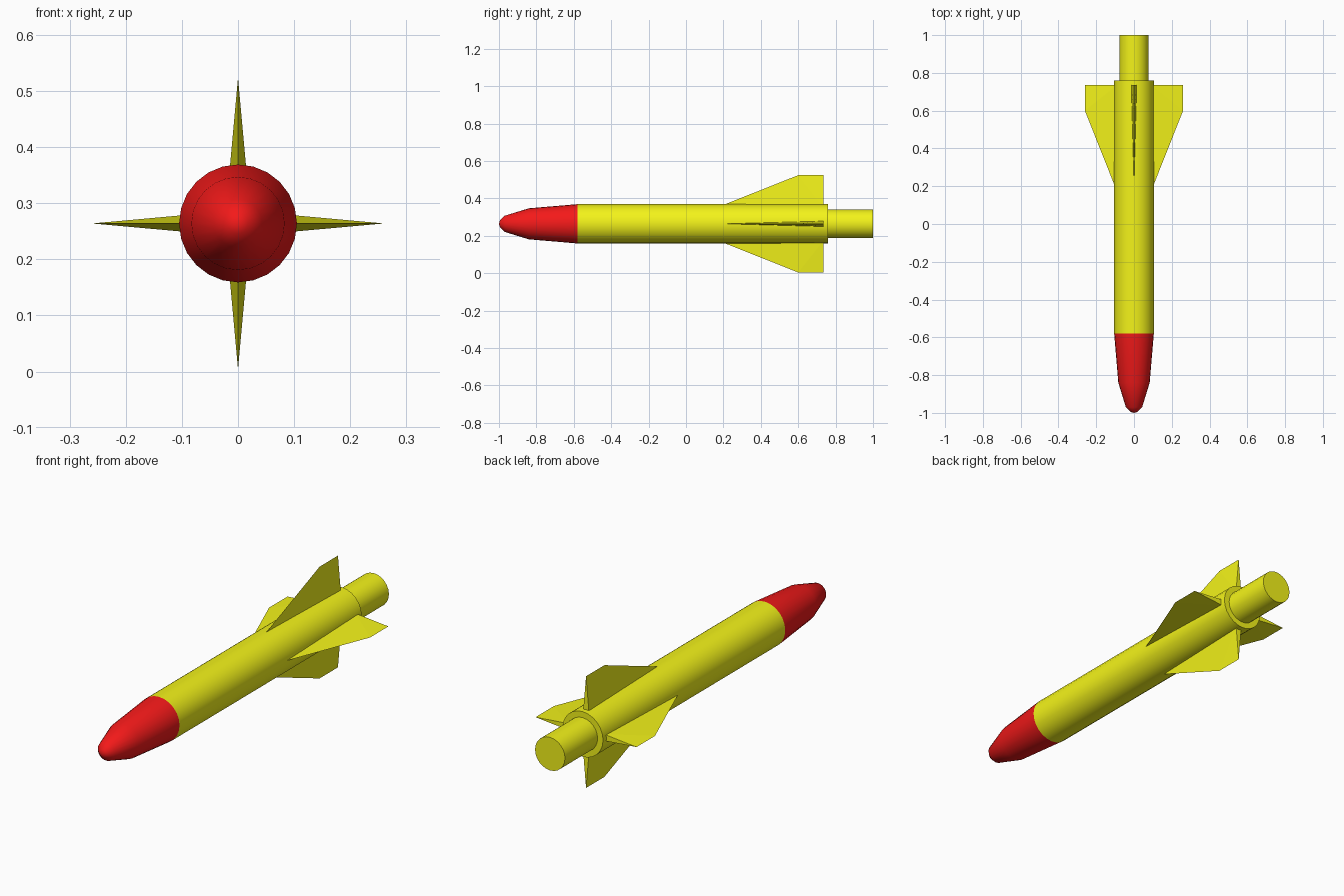
import bpy, bmesh
from math import cos, sin, pi, radians

if "Cube" in bpy.data.objects:
    bpy.data.objects.remove(bpy.data.objects["Cube"])

AXIS_Z = 0.264   # height of the long axis
SIDES = 24


def material(name, rgb):
    m = bpy.data.materials.new(name)
    m.diffuse_color = (*rgb, 1)
    m.use_nodes = True
    m.node_tree.nodes["Principled BSDF"].inputs["Base Color"].default_value = m.diffuse_color
    return m


yellow = material("yellow_paint", (0.9, 0.9, 0.01))
red = material("red_paint", (0.9, 0.01, 0.01))


def finish(name, bm, mat, smooth):
    bmesh.ops.remove_doubles(bm, verts=bm.verts, dist=1e-5)
    bmesh.ops.recalc_face_normals(bm, faces=bm.faces)
    me = bpy.data.meshes.new(name)
    bm.to_mesh(me)
    bm.free()
    me.materials.append(mat)
    if smooth:
        me.shade_smooth()
        me.set_sharp_from_angle(angle=radians(40))
    ob = bpy.data.objects.new(name, me)
    ob.location.z = AXIS_Z
    bpy.context.collection.objects.link(ob)
    return ob


def lathe(name, profile, mat):
    """Turn (y, radius) points around the y axis."""
    bm = bmesh.new()
    verts = [bm.verts.new((r, y, 0)) for y, r in profile]
    edges = [bm.edges.new(pair) for pair in zip(verts, verts[1:])]
    bmesh.ops.spin(bm, geom=verts + edges, cent=(0, 0, 0), axis=(0, 1, 0),
                   angle=2 * pi, steps=SIDES, use_duplicate=False)
    return finish(name, bm, mat, True)


# Hull: pointed nose, main tube with rear rim, narrower exhaust tube
lathe("nose_cone", [(-1.0, 0), (-0.995, 0.018), (-0.97, 0.043),
                    (-0.84, 0.083), (-0.58, 0.105)], red)
lathe("body_tube", [(-0.58, 0.105), (0.76, 0.105), (0.76, 0.077)], yellow)
lathe("exhaust_tube", [(0.76, 0.077), (1.0, 0.077), (1.0, 0)], yellow)


# Fins: wedges with a sharp leading edge and tip, thickest at the rear root
def fin(name, angle):
    bm = bmesh.new()
    pts = [(0, 0.172, 0.09), (0.0154, 0.735, 0.09), (-0.0154, 0.735, 0.09),
           (0, 0.60, 0.26), (0, 0.735, 0.26)]
    c, s = cos(angle), sin(angle)
    v = [bm.verts.new((x * c + z * s, y, z * c - x * s)) for x, y, z in pts]
    for f in ((0, 1, 3), (1, 4, 3), (0, 3, 2), (2, 3, 4), (1, 2, 4), (0, 2, 1)):
        bm.faces.new([v[i] for i in f])
    return finish(name, bm, yellow, False)


for i, side in enumerate(("top", "right", "bottom", "left")):
    fin(side + "_fin", i * pi / 2)
